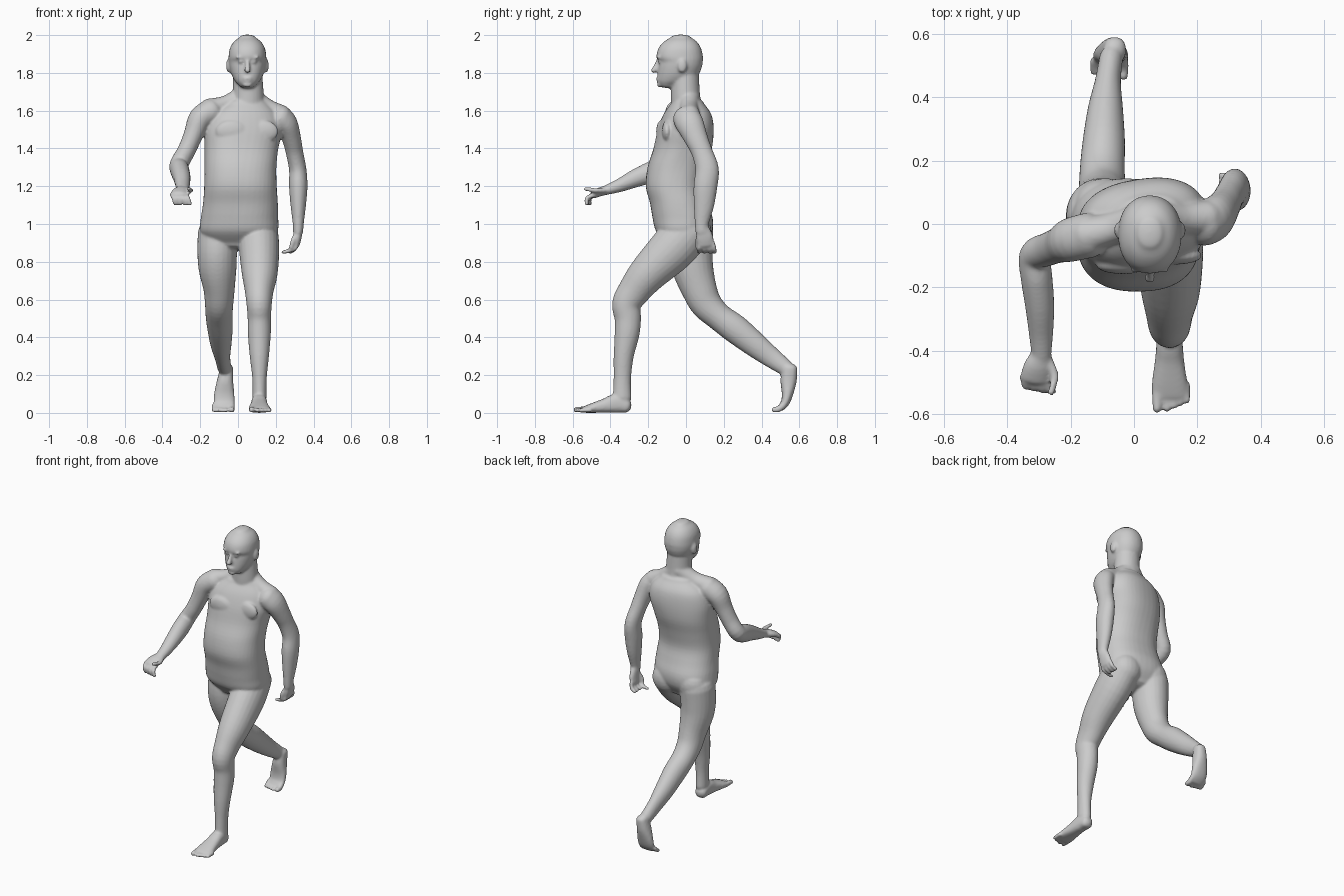
import bpy, bmesh, math
from mathutils import Vector, Matrix

bm = bmesh.new()


def spow(v, e):
    return math.copysign(abs(v) ** e, v)


def catmull(rows, n=4):
    """Smoothly resample rows of numbers."""
    out = []
    for i in range(len(rows) - 1):
        p0, p1 = rows[max(i - 1, 0)], rows[i]
        p2, p3 = rows[i + 1], rows[min(i + 2, len(rows) - 1)]
        for k in range(n):
            t = k / n
            out.append([0.5 * (2 * b + (c - a) * t + (2 * a - 5 * b + 4 * c - d) * t * t
                               + (3 * b - a - 3 * c + d) * t ** 3)
                        for a, b, c, d in zip(p0, p1, p2, p3)])
    return out + [list(rows[-1])]


def tube(rows, flat=False, power=2.0, seg=24, cap=0.8):
    """Rounded loft; rows are x, y, z, half width, half depth, twist."""
    rows = catmull([tuple(r) + (0,) * (6 - len(r)) for r in rows])
    pts = [Vector(r[:3]) for r in rows]
    rings = []
    for i, r in enumerate(rows):
        t = (pts[min(i + 1, len(pts) - 1)] - pts[max(i - 1, 0)]).normalized()
        if flat:
            t = Vector((0, 0, 1))
        u = Vector((math.cos(r[5]), math.sin(r[5]), 0))
        u = (u - t * u.dot(t)).normalized()
        rings.append((pts[i], t, u, t.cross(u), r[3], r[4]))

    def dome(ring, sign):
        c, t, u, v, a, b = ring
        h = cap * min(a, b) * sign
        return [(c + t * h * math.sin(q), t, u, v, a * math.cos(q), b * math.cos(q))
                for q in (0.4, 0.8, 1.15, 1.42)]
    rings = dome(rings[0], -1)[::-1] + rings + dome(rings[-1], 1)
    loops = []
    for c, t, u, v, a, b in rings:
        loops.append([bm.verts.new(c + u * a * spow(math.cos(q), 2 / power)
                                   + v * b * spow(math.sin(q), 2 / power))
                      for q in (2 * math.pi * k / seg for k in range(seg))])
    for l0, l1 in zip(loops, loops[1:]):
        for k in range(seg):
            j = (k + 1) % seg
            bm.faces.new((l0[k], l0[j], l1[j], l1[k]))
    bm.faces.new(loops[0][::-1])
    bm.faces.new(loops[-1])


def ball(c, r):
    m = Matrix.Translation(c) @ Matrix.Diagonal((*r, 1))
    bmesh.ops.create_uvsphere(bm, u_segments=20, v_segments=12, radius=1, matrix=m)


def profile(rows, **kw):
    """Upright loft; rows are z, x, half width, front y, back y, twist."""
    tube([(x, (f + b) / 2, z, a, (b - f) / 2, w) for z, x, a, f, b, w in rows], flat=True, **kw)


# torso, hips turned one way and chest the other
profile([(0.90, 0.00, 0.16, -0.10, 0.10, -0.12), (0.96, 0.005, 0.205, -0.155, 0.135, -0.12),
         (1.03, 0.008, 0.205, -0.175, 0.14, -0.1), (1.11, 0.013, 0.198, -0.19, 0.115, -0.05),
         (1.20, 0.013, 0.192, -0.213, 0.095, 0), (1.30, 0.013, 0.19, -0.203, 0.11, 0.06),
         (1.40, 0.018, 0.195, -0.17, 0.135, 0.13), (1.50, 0.03, 0.205, -0.145, 0.142, 0.17),
         (1.58, 0.035, 0.18, -0.115, 0.13, 0.17), (1.635, 0.045, 0.12, -0.08, 0.095, 0.15)],
        power=2.35, seg=40, cap=0.4)
ball((-0.035, -0.13, 1.49), (0.085, 0.028, 0.06))
ball((0.13, -0.10, 1.49), (0.085, 0.028, 0.06))
ball((-0.09, 0.06, 0.97), (0.1, 0.085, 0.1))
ball((0.1, 0.05, 0.96), (0.1, 0.085, 0.1))

# neck and shoulder slopes
profile([(1.60, 0.05, 0.09, -0.08, 0.09, 0), (1.68, 0.055, 0.082, -0.08, 0.075, 0),
         (1.80, 0.05, 0.078, -0.08, 0.068, 0)])
tube([(0.06, 0.02, 1.68, 0.055, 0.055), (0.15, 0.015, 1.615, 0.05, 0.05), (0.23, 0.02, 1.575, 0.055, 0.055)])
tube([(0.04, 0.02, 1.69, 0.055, 0.055), (-0.06, -0.01, 1.635, 0.045, 0.05), (-0.15, -0.035, 1.605, 0.06, 0.06)])

# head
profile([(1.735, 0.05, 0.045, -0.14, -0.04, 0), (1.755, 0.05, 0.065, -0.15, 0.02, 0),
         (1.79, 0.05, 0.084, -0.15, 0.065, 0), (1.83, 0.05, 0.095, -0.147, 0.084, 0),
         (1.86, 0.05, 0.099, -0.144, 0.089, 0), (1.885, 0.05, 0.1, -0.157, 0.09, 0),
         (1.93, 0.05, 0.093, -0.146, 0.08, 0), (1.965, 0.05, 0.072, -0.117, 0.058, 0),
         (1.988, 0.05, 0.042, -0.08, 0.025, 0)], power=2.15, seg=32, cap=0.35)
tube([(0.05, -0.146, 1.868, 0.011, 0.01), (0.05, -0.16, 1.835, 0.013, 0.012), (0.05, -0.172, 1.812, 0.018, 0.015)])
ball((0.05, -0.147, 1.772), (0.026, 0.012, 0.007))
ball((0.05, -0.145, 1.758), (0.023, 0.012, 0.007))
ball((0.05, -0.138, 1.738), (0.026, 0.016, 0.015))
for s in (-1, 1):
    ball((0.05 + s * 0.099, -0.02, 1.838), (0.014, 0.025, 0.038))
    ball((0.05 + s * 0.035, -0.137, 1.86), (0.014, 0.013, 0.01))
    ball((0.05 + s * 0.038, -0.143, 1.882), (0.026, 0.011, 0.007))

# front leg, planted
tube([(0.105, 0.02, 0.97, 0.105, 0.12), (0.112, -0.07, 0.87, 0.107, 0.123), (0.115, -0.2, 0.74, 0.095, 0.102),
      (0.112, -0.275, 0.645, 0.076, 0.086), (0.112, -0.315, 0.575, 0.067, 0.077),
      (0.113, -0.308, 0.5, 0.062, 0.07), (0.113, -0.312, 0.42, 0.061, 0.066), (0.113, -0.33, 0.3, 0.051, 0.053),
      (0.114, -0.337, 0.18, 0.038, 0.046), (0.114, -0.338, 0.08, 0.037, 0.05)])
tube([(0.11, -0.318, 0.036, 0.038, 0.036), (0.112, -0.37, 0.05, 0.041, 0.05), (0.112, -0.43, 0.038, 0.046, 0.038),
      (0.112, -0.5, 0.025, 0.056, 0.025), (0.112, -0.54, 0.017, 0.057, 0.017)], power=2.5)
# back leg, pushing off
tube([(-0.105, 0.03, 0.95, 0.108, 0.115), (-0.11, 0.025, 0.85, 0.105, 0.117), (-0.108, 0.037, 0.76, 0.1, 0.109),
      (-0.1, 0.07, 0.655, 0.083, 0.094), (-0.1, 0.108, 0.575, 0.075, 0.084), (-0.1, 0.175, 0.508, 0.071, 0.073),
      (-0.095, 0.26, 0.445, 0.067, 0.076), (-0.09, 0.36, 0.365, 0.056, 0.067), (-0.082, 0.45, 0.295, 0.041, 0.055),
      (-0.072, 0.525, 0.24, 0.037, 0.044)])
tube([(-0.06, 0.55, 0.235, 0.035, 0.04), (-0.068, 0.543, 0.17, 0.043, 0.043), (-0.073, 0.537, 0.1, 0.054, 0.03),
      (-0.073, 0.525, 0.055, 0.056, 0.023), (-0.073, 0.502, 0.027, 0.055, 0.018)], power=2.3)

# toes, big toe on the inner side
for i in range(5):
    r = 0.017 if i == 0 else 0.013
    x = 0 if i == 0 else 0.01 + 0.021 * i
    d = 0.009 * max(i - 1, 0)
    tube([(0.072 + x, -0.52 + d / 2, r + 0.003, r, r), (0.073 + x, -0.585 + d, r, r * 0.85, r * 0.9)], seg=12)
    tube([(-0.033 - x, 0.515, 0.04, r, r), (-0.033 - x, 0.49, 0.02, r, r),
          (-0.033 - x, 0.464 + d / 2, r, r * 0.85, r * 0.9)], seg=12)

# arm swung forward
tube([(-0.14, -0.035, 1.595, 0.07, 0.072), (-0.2, -0.05, 1.555, 0.064, 0.07), (-0.235, -0.065, 1.475, 0.052, 0.058),
      (-0.272, -0.08, 1.39, 0.048, 0.053), (-0.312, -0.1, 1.315, 0.05, 0.052), (-0.307, -0.17, 1.28, 0.05, 0.058),
      (-0.297, -0.26, 1.245, 0.046, 0.049), (-0.293, -0.35, 1.205, 0.038, 0.036), (-0.292, -0.42, 1.18, 0.031, 0.026)])
tube([(-0.292, -0.41, 1.182, 0.031, 0.025), (-0.305, -0.45, 1.172, 0.044, 0.024), (-0.312, -0.49, 1.155, 0.048, 0.02)])
# arm swung back
tube([(0.22, 0.0, 1.565, 0.066, 0.072), (0.258, 0.02, 1.53, 0.058, 0.074), (0.284, 0.055, 1.45, 0.05, 0.062),
      (0.299, 0.085, 1.38, 0.046, 0.056), (0.316, 0.112, 1.29, 0.046, 0.062), (0.319, 0.103, 1.2, 0.049, 0.063),
      (0.319, 0.095, 1.1, 0.041, 0.054), (0.319, 0.083, 1.0, 0.029, 0.037), (0.318, 0.086, 0.96, 0.027, 0.036)])
tube([(0.318, 0.086, 0.98, 0.025, 0.035), (0.315, 0.098, 0.93, 0.022, 0.046), (0.308, 0.104, 0.89, 0.018, 0.045)])

# curled fingers and thumbs
for i in range(4):
    x = -0.35 + 0.026 * i
    tube([(x, -0.48, 1.155, 0.012, 0.012), (x + 0.008, -0.512 - 0.004 * i, 1.138, 0.012, 0.012),
          (x + 0.018, -0.508 - 0.006 * i, 1.105, 0.011, 0.011)], seg=12)
    y = 0.07 + 0.024 * i
    tip = 0.035 if i == 0 else 0
    tube([(0.308, y, 0.9, 0.012, 0.012), (0.3, y + 0.003 * i, 0.868, 0.012, 0.012),
          (0.272 - tip, y + 0.004 * i, 0.85, 0.011, 0.011)], seg=12)
tube([(-0.27, -0.43, 1.178, 0.015, 0.015), (-0.25, -0.48, 1.178, 0.013, 0.013), (-0.262, -0.533, 1.186, 0.011, 0.011)], seg=12)
tube([(0.308, 0.075, 0.945, 0.014, 0.014), (0.29, 0.06, 0.91, 0.013, 0.013), (0.28, 0.06, 0.875, 0.011, 0.011)], seg=12)

# blend all parts into one continuous skin
bmesh.ops.recalc_face_normals(bm, faces=bm.faces)
mesh = bpy.data.meshes.new("walking_body")
bm.to_mesh(mesh)
bm.free()
body = bpy.data.objects.new("walking_body", mesh)
bpy.context.collection.objects.link(body)
remesh = body.modifiers.new("blend", 'REMESH')
remesh.mode = 'VOXEL'
remesh.voxel_size = 0.0075
remesh.use_smooth_shade = True
smooth = body.modifiers.new("soften", 'SMOOTH')
smooth.factor = 0.5
smooth.iterations = 5
